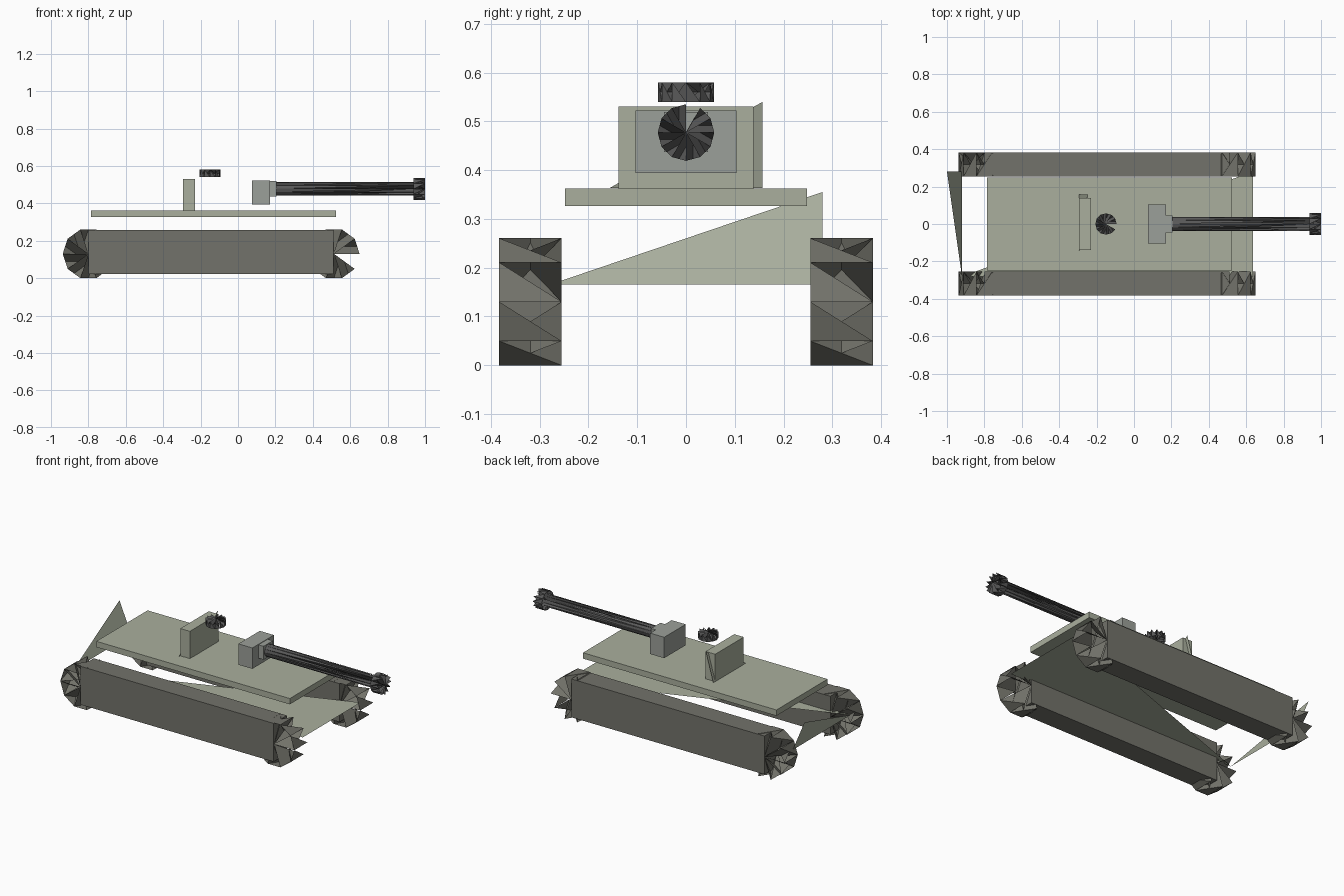
import bpy, math
from mathutils import Vector

if "Cube" in bpy.data.objects:
    bpy.data.objects.remove(bpy.data.objects["Cube"])


def material(name, rgb):
    m = bpy.data.materials.new(name)
    m.diffuse_color = (*rgb, 1)
    m.use_nodes = True
    m.node_tree.nodes["Principled BSDF"].inputs["Base Color"].default_value = m.diffuse_color
    return m


GREEN = material("hull_green", (0.40, 0.43, 0.34))
GREY = material("mount_grey", (0.33, 0.35, 0.32))
TRACK = material("track_dark", (0.17, 0.17, 0.145))
METAL = material("gun_metal", (0.10, 0.10, 0.10))


def mesh(name, verts, faces, mat):
    me = bpy.data.meshes.new(name)
    me.from_pydata([tuple(v) for v in verts], [], faces)
    me.materials.append(mat)
    ob = bpy.data.objects.new(name, me)
    bpy.context.collection.objects.link(ob)
    return ob


def box(name, x, y, z, mat):
    v = [(a, b, c) for a in x for b in y for c in z]
    f = [(0, 1, 3, 2), (4, 6, 7, 5), (0, 4, 5, 1), (2, 3, 7, 6), (0, 2, 6, 4), (1, 5, 7, 3)]
    return mesh(name, v, f, mat)


def pinwheel(name, start, end, u, w, r, n, mat):
    """Open, bladed drum: slanted fan blades at both ends and one tooth per side."""
    p, q, u, w = (Vector(i) for i in (start, end, u, w))
    verts = [p, q]
    for i in range(n):
        t = math.tau * i / n
        d = (u * math.cos(t) + w * math.sin(t)) * r
        verts += [p + d, q + d]
    faces = []
    for i in range(n):
        a, b = 2 + 2 * i, 3 + 2 * i
        a2, b2 = 2 + 2 * ((i + 1) % n), 3 + 2 * ((i + 1) % n)
        faces.append((a, a2, b))
        if i < n - 1:
            faces += [(0, a, b2), (1, b, a2)]
    return mesh(name, verts, faces, mat)


X, Y, Z = (1, 0, 0), (0, 1, 0), (0, 0, 1)

# Tracks and their end drums
for side, s in (("left", 1), ("right", -1)):
    y = sorted((s * 0.255, s * 0.383))
    box("track_" + side, (-0.80, 0.51), y, (0.022, 0.257), TRACK)
    for end, x in (("rear", -0.80), ("front", 0.513)):
        pinwheel(f"drum_{end}_{side}", (x, y[0], 0.13), (x, y[1], 0.13), X, Z, 0.137, 10, TRACK)

# Hull: triangular belly and rear plates, with the deck slab above
mesh("hull_plates",
     [(0.635, -0.28, 0.165), (0.635, 0.28, 0.165), (-0.92, -0.28, 0.165),
      (-0.92, 0.28, 0.165), (-1.0, 0.28, 0.355)],
     [(0, 1, 2), (2, 3, 4)], GREEN)
box("deck", (-0.787, 0.525), (-0.248, 0.248), (0.326, 0.362), GREEN)

# Turret: floor and rear plates around an upright block
mesh("turret_plates",
     [(0.10, -0.157, 0.363), (0.10, 0.157, 0.363), (-0.295, -0.157, 0.363),
      (-0.295, 0.157, 0.363), (-0.245, 0.157, 0.54)],
     [(0, 1, 2), (2, 3, 4)], GREEN)
box("turret_block", (-0.295, -0.23), (-0.138, 0.138), (0.362, 0.53), GREEN)
pinwheel("hatch", (-0.15, 0, 0.54), (-0.15, 0, 0.58), X, Y, 0.057, 12, METAL)

# Gun
box("gun_mount", (0.075, 0.17), (-0.104, 0.104), (0.394, 0.522), GREY)
box("gun_collar", (0.17, 0.205), (-0.045, 0.045), (0.437, 0.519), GREY)
pinwheel("barrel", (0.19, 0, 0.478), (0.96, 0, 0.478), Z, (0, -1, 0), 0.037, 12, METAL)
pinwheel("muzzle", (0.937, 0, 0.477), (1.0, 0, 0.477), Z, (0, -1, 0), 0.058, 12, METAL)
